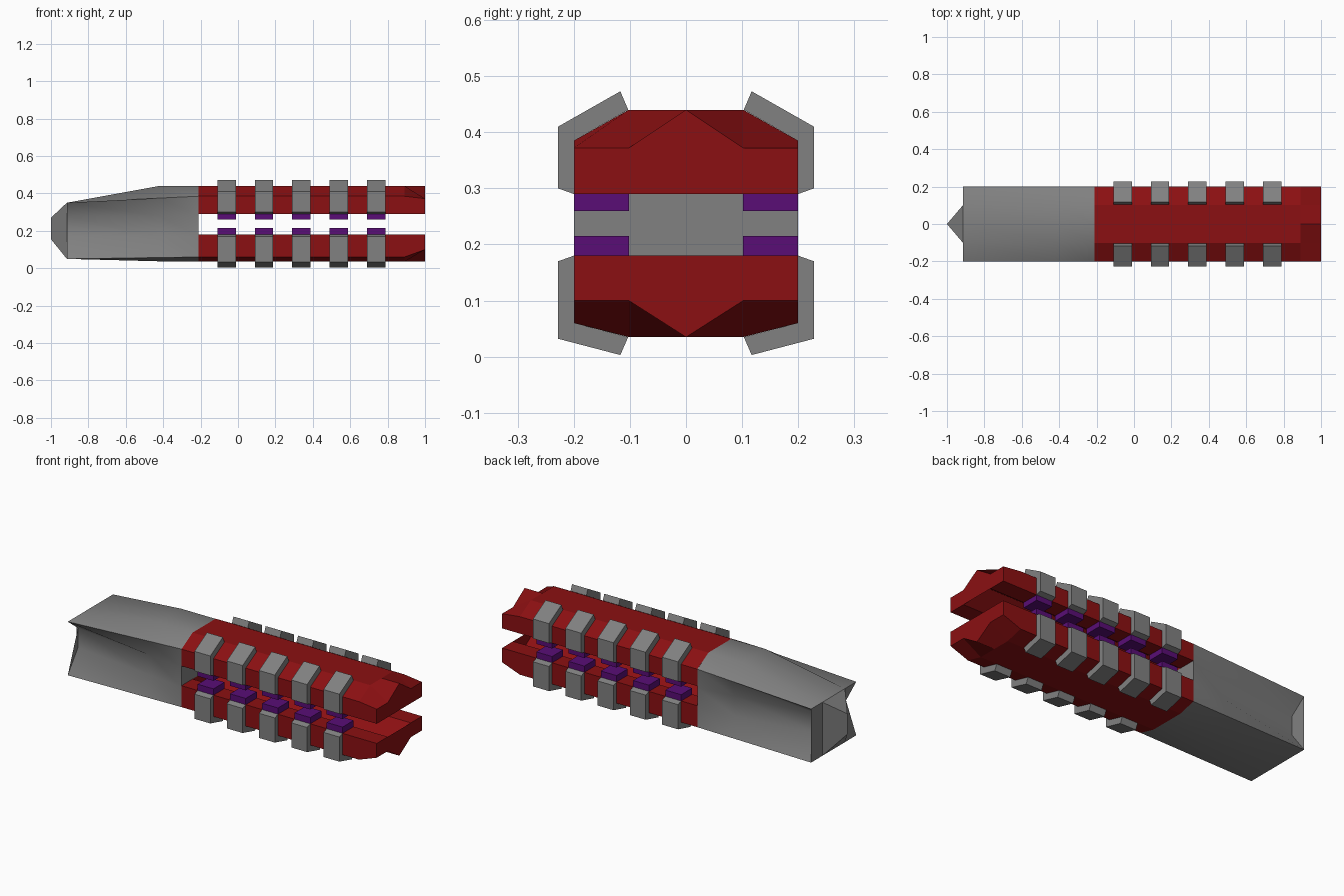
import bpy
import bmesh
import math

cube = bpy.data.objects.get("Cube")
if cube:
    bpy.data.objects.remove(cube, do_unlink=True)


def material(name, color):
    mat = bpy.data.materials.new(name)
    mat.use_nodes = True
    mat.diffuse_color = color
    mat.node_tree.nodes["Principled BSDF"].inputs["Base Color"].default_value = color
    return mat


gray = material("steel gray", (0.22, 0.22, 0.22, 1))
red = material("deep red", (0.26, 0.005, 0.006, 1))
purple = material("dark purple", (0.1, 0.004, 0.18, 1))


def make_object(name, bm, mat, smooth_angle=None):
    bmesh.ops.recalc_face_normals(bm, faces=bm.faces)
    mesh = bpy.data.meshes.new(name)
    bm.to_mesh(mesh)
    bm.free()
    mesh.materials.append(mat)
    obj = bpy.data.objects.new(name, mesh)
    bpy.context.collection.objects.link(obj)
    if smooth_angle:
        bpy.ops.object.select_all(action="DESELECT")
        obj.select_set(True)
        bpy.context.view_layer.objects.active = obj
        bpy.ops.object.shade_smooth_by_angle(angle=math.radians(smooth_angle))
    return obj


def mirrored(half):
    """Complete a (y, z) half profile across y = 0."""
    return half + [(-y, z) for y, z in reversed(half) if y > 0]


def loft(name, sections, mat, smooth_angle=None):
    """Join (x, profile) sections into a closed solid."""
    bm = bmesh.new()
    rings = [[bm.verts.new((x, y, z)) for y, z in prof] for x, prof in sections]
    count = len(rings[0])
    for a, b in zip(rings, rings[1:]):
        for i in range(count):
            j = (i + 1) % count
            bm.faces.new((a[i], a[j], b[j], b[i]))
    caps = [bm.faces.new(rings[0]), bm.faces.new(rings[-1])]
    bmesh.ops.triangulate(bm, faces=caps)
    return make_object(name, bm, mat, smooth_angle)


BACK, FRONT = -0.21, 1.0

# Grooved upper and lower rails with chevron-cut ends
for name, groove, inner, side, outer, cut in (
        ("upper_rail", 0.363, 0.29, 0.385, 0.44, 0.372),
        ("lower_rail", 0.108, 0.18, 0.06, 0.035, 0.1)):
    inside = [(0, groove), (0.102, inner), (0.2, inner)]
    body = mirrored(inside + [(0.2, side), (0.102, outer), (0, outer)])
    end = mirrored(inside + [(0.2, cut), (0.102, cut), (0, outer)])
    loft(name, [(BACK, body), (0.89, body), (FRONT, end)], red)


# Rear body: full at the rails, tapering to a waisted section
def body_section(top, shoulder, waist, hip, bottom):
    return mirrored([(0, top), (0.1, top), (0.2, shoulder), (waist, 0.28),
                     (waist, 0.17), (0.2, hip), (0.1, bottom), (0, bottom)])


loft("rear_body", [
    (BACK, body_section(0.44, 0.385, 0.2, 0.06, 0.035)),
    (-0.42, body_section(0.44, 0.375, 0.17, 0.057, 0.037)),
    (-0.915, body_section(0.35, 0.35, 0.11, 0.05, 0.05)),
], gray, 60)

# Wedge tip behind the rear body
bm = bmesh.new()
for y, z in ((0.1, 0.35), (-0.1, 0.35), (-0.1, 0.05), (0.1, 0.05)):
    bm.verts.new((-0.915, y, z))
for z in (0.27, 0.155):
    bm.verts.new((-1, 0, z))
bmesh.ops.convex_hull(bm, input=bm.verts)
make_object("rear_tip", bm, gray)

# Bent clamps and purple spacers repeated along both sides of each rail
clamps = {
    "upper": [(0.2, 0.29), (0.228, 0.3), (0.228, 0.41),
              (0.117, 0.473), (0.103, 0.44), (0.2, 0.385)],
    "lower": [(0.2, 0.18), (0.228, 0.17), (0.228, 0.032),
              (0.117, 0.003), (0.103, 0.035), (0.2, 0.06)],
}
spacers = {"upper": (0.26, 0.29), "lower": (0.18, 0.215)}

for i in range(5):
    x0 = -0.11 + 0.2 * i
    x1 = x0 + 0.098
    for side_name, s in (("left", 1), ("right", -1)):
        for level in ("upper", "lower"):
            tag = f"{level}_{side_name}_{i + 1}"
            prof = [(s * y, z) for y, z in clamps[level]]
            loft("clamp_" + tag, [(x0, prof), (x1, prof)], gray)
            lo, hi = spacers[level]
            box = [(s * 0.102, lo), (s * 0.2, lo), (s * 0.2, hi), (s * 0.102, hi)]
            loft("spacer_" + tag, [(x0, box), (x1, box)], purple)
